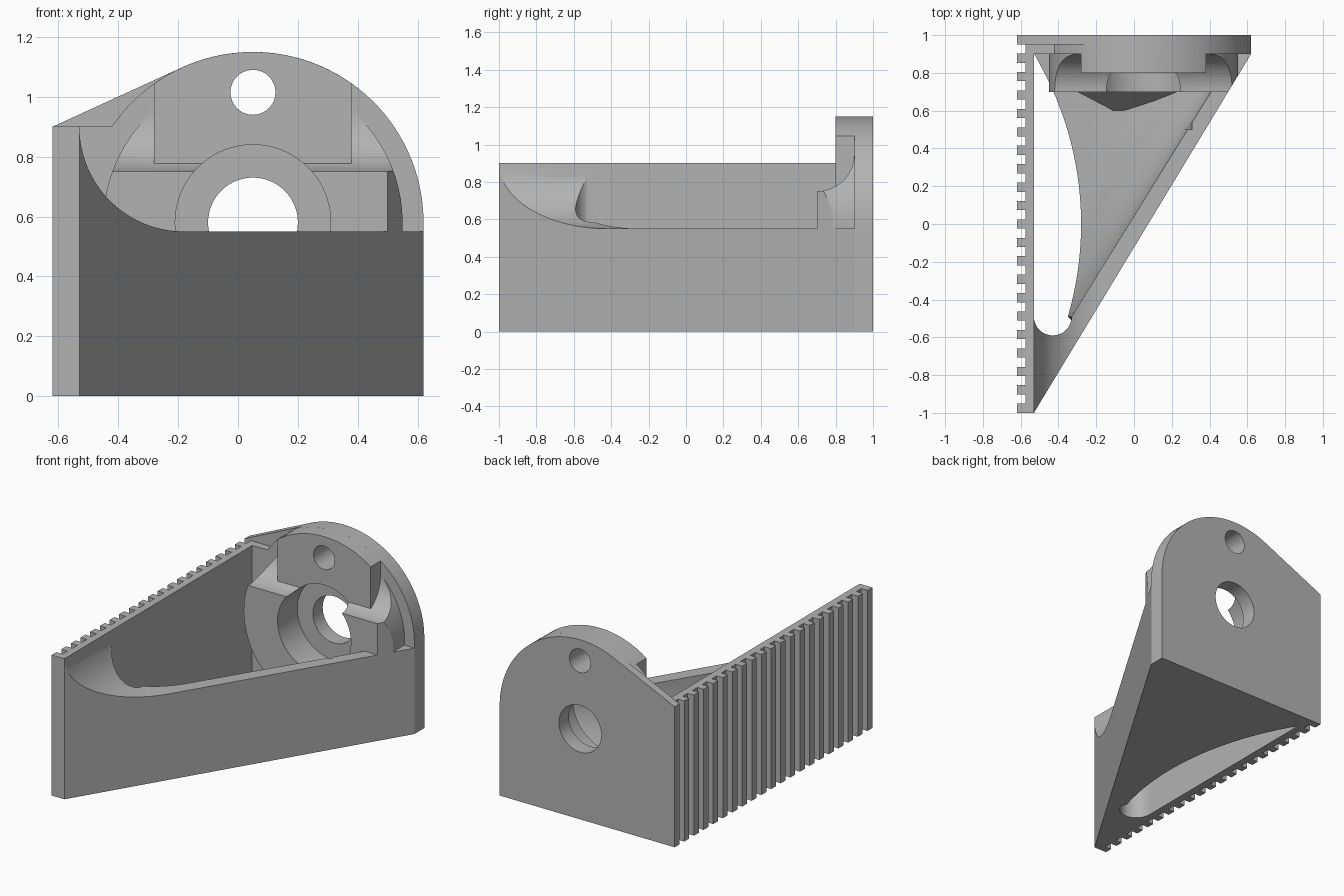
import bpy, bmesh, math

old = bpy.data.objects.get("Cube")
if old:
    bpy.data.objects.remove(old, do_unlink=True)

grey = bpy.data.materials.new("light_grey")
grey.use_nodes = True
COLOUR = (0.45, 0.45, 0.45, 1)
grey.diffuse_color = COLOUR
grey.node_tree.nodes["Principled BSDF"].inputs["Base Color"].default_value = COLOUR

CX, CZ = 0.05, 0.58          # axis of the round mount
IN = -0.53                   # inner face of the ribbed wall


def loft(name, rings):
    """Closed solid skinned through equal-length rings of points."""
    bm = bmesh.new()
    loops = [[bm.verts.new(p) for p in ring] for ring in rings]
    n = len(loops[0])
    for a, b in zip(loops, loops[1:]):
        for i in range(n):
            j = (i + 1) % n
            bm.faces.new((a[i], a[j], b[j], b[i]))
    bm.faces.new(loops[0])
    bm.faces.new(loops[-1])
    bmesh.ops.recalc_face_normals(bm, faces=bm.faces)
    mesh = bpy.data.meshes.new(name)
    bm.to_mesh(mesh)
    bm.free()
    mesh.materials.append(grey)
    ob = bpy.data.objects.new(name, mesh)
    bpy.context.collection.objects.link(ob)
    return ob


def prism(name, outline, axis, lo, hi):
    """Extrude a 2D outline along x, y or z."""
    place = {"x": lambda a, b, d: (d, a, b),
             "y": lambda a, b, d: (a, d, b),
             "z": lambda a, b, d: (a, b, d)}[axis]
    return loft(name, [[place(a, b, d) for a, b in outline] for d in (lo, hi)])


def arc(cx, cy, r, start, end, n=32):
    return [(cx + r * math.cos(math.radians(start + (end - start) * i / n)),
             cy + r * math.sin(math.radians(start + (end - start) * i / n)))
            for i in range(n + 1)]


def cylinder(name, x, z, r, lo, hi):
    return prism(name, arc(x, z, r, 0, 360, 80)[:-1], "y", lo, hi)


def rect(a0, b0, a1, b1):
    return [(a0, b0), (a1, b0), (a1, b1), (a0, b1)]


def combine(target, other, operation):
    """Boolean the other solid into the target, then discard it."""
    mod = target.modifiers.new("combine", "BOOLEAN")
    mod.operation = operation
    mod.solver = "EXACT"
    mod.object = other
    bpy.context.view_layer.update()
    with bpy.context.temp_override(object=target, active_object=target):
        bpy.ops.object.modifier_apply(modifier=mod.name)
    bpy.data.objects.remove(other, do_unlink=True)


# Wedge-shaped body
footprint = [(-0.62, -1), (IN, -1), (0.62, 0.9), (0.62, 1), (-0.62, 1)]
body = prism("bracket", footprint, "z", 0, 0.9)

# Lowered top with a rounded run-up against the ribbed wall
lowered = arc(-0.18, 0.9, 0.35, 180, 270) + [(1, 0.55), (1, 1.5), (IN, 1.5)]
combine(body, prism("top_cut", lowered, "y", -1.5, 1.5), "DIFFERENCE")


# Curved pocket, open through the floor beside the ribbed wall
def pocket_ring(y):
    if y < -0.49:
        s = math.sqrt(max(0.01 - (y + 0.49) ** 2, 0.00001))
        left, floor, wall = -0.43 - s, -0.43 + s, -0.43 + s
    else:
        left = IN
        bulge = math.sqrt(1.745 ** 2 - y * y) - 1.745
        wall = -0.33 + (y + 0.49) * 0.62
        floor = min(max(-0.28 + bulge, IN + 0.002), wall)
    ring = [(left, y, 1.4), (left, y, -0.1), (floor, y, -0.1)]
    t0 = 0.35
    for i in range(17):
        t = t0 + (math.pi / 2 - t0) * i / 16
        f = (math.sin(t) - math.sin(t0)) / (1 - math.sin(t0))
        ring.append((floor + (wall - floor) * f, y,
                     0.55 * (1 - math.cos(t) / math.cos(t0))))
    return ring + [(wall, y, 1.4)]


front = [-0.49 - 0.1 * math.cos(math.pi / 2 * i / 8) for i in range(8)]
back = [-0.49 + 1.39 * i / 24 for i in range(25)]
combine(body, loft("pocket", [pocket_ring(y) for y in front + back]), "DIFFERENCE")

# Round-topped back plate with a thin sloping web
shoulder = 180 - math.degrees(math.asin((0.9 - CZ) / 0.57))
plate = [(-0.62, 0), (0.62, 0)] + arc(CX, CZ, 0.57, 0, shoulder, 48) + [(-0.62, 0.9)]
combine(body, prism("back_plate", plate, "y", 0.9, 1), "UNION")
web = [(-0.62, 0.9), (-0.62, 0.7), (0, 0.7), (0, 1), (-0.19, 1.097)]
combine(body, prism("web", web, "y", 0.95, 1), "UNION")

# Mount disc, hollowed along its top and trimmed by the slanted side
disc = cylinder("mount_disc", CX, CZ, 0.5, 0.7, 0.94)
hollow = [(0.6, 0.75)] + arc(0.7, 0.95, 0.2, 270, 360, 20) + [(0.9, 1.3), (0.6, 1.3)]
combine(disc, prism("hollow", hollow, "x", -1, 1), "DIFFERENCE")
combine(disc, prism("side_trim", footprint, "z", -0.5, 1.5), "INTERSECT")
combine(body, disc, "UNION")

# Raised block around the upper hole
block = prism("upper_block", rect(-0.28, 0.777, 0.38, 1.3), "y", 0.8, 0.94)
combine(block, cylinder("block_round", CX, CZ, 0.57, 0.5, 1.2), "INTERSECT")
combine(body, block, "UNION")

# Sloping foot below the disc
foot = [[(CX - w, y, 0.01), (CX + w, y, 0.01), (CX + w, y, z), (CX - w, y, z)]
        for y, w, z in ((0.6, 0.16, 0.1), (0.7, 0.35, 0.25), (0.72, 0.35, 0.25))]
combine(body, loft("foot", foot), "UNION")

# Counterbore and through holes
for name, z, r, lo, hi in (("counterbore", CZ, 0.26, 0.5, 0.9),
                           ("shaft_hole", CZ, 0.15, 0.5, 1.2),
                           ("upper_hole", 1.015, 0.075, 0.5, 1.2)):
    combine(body, cylinder(name, CX, z, r, lo, hi), "DIFFERENCE")

# Vertical grooves along the outer wall
step = 2 / 41
for i in range(20):
    y = -1 + step * (2 * i + 1)
    combine(body, prism("groove", rect(-0.8, y, -0.575, y + step), "z", -0.5, 1.5),
            "DIFFERENCE")

# Smooth the curves, keep the edges sharp
bpy.context.view_layer.update()
bpy.ops.object.select_all(action="DESELECT")
body.select_set(True)
bpy.context.view_layer.objects.active = body
bpy.ops.object.shade_smooth_by_angle(angle=math.radians(25))
